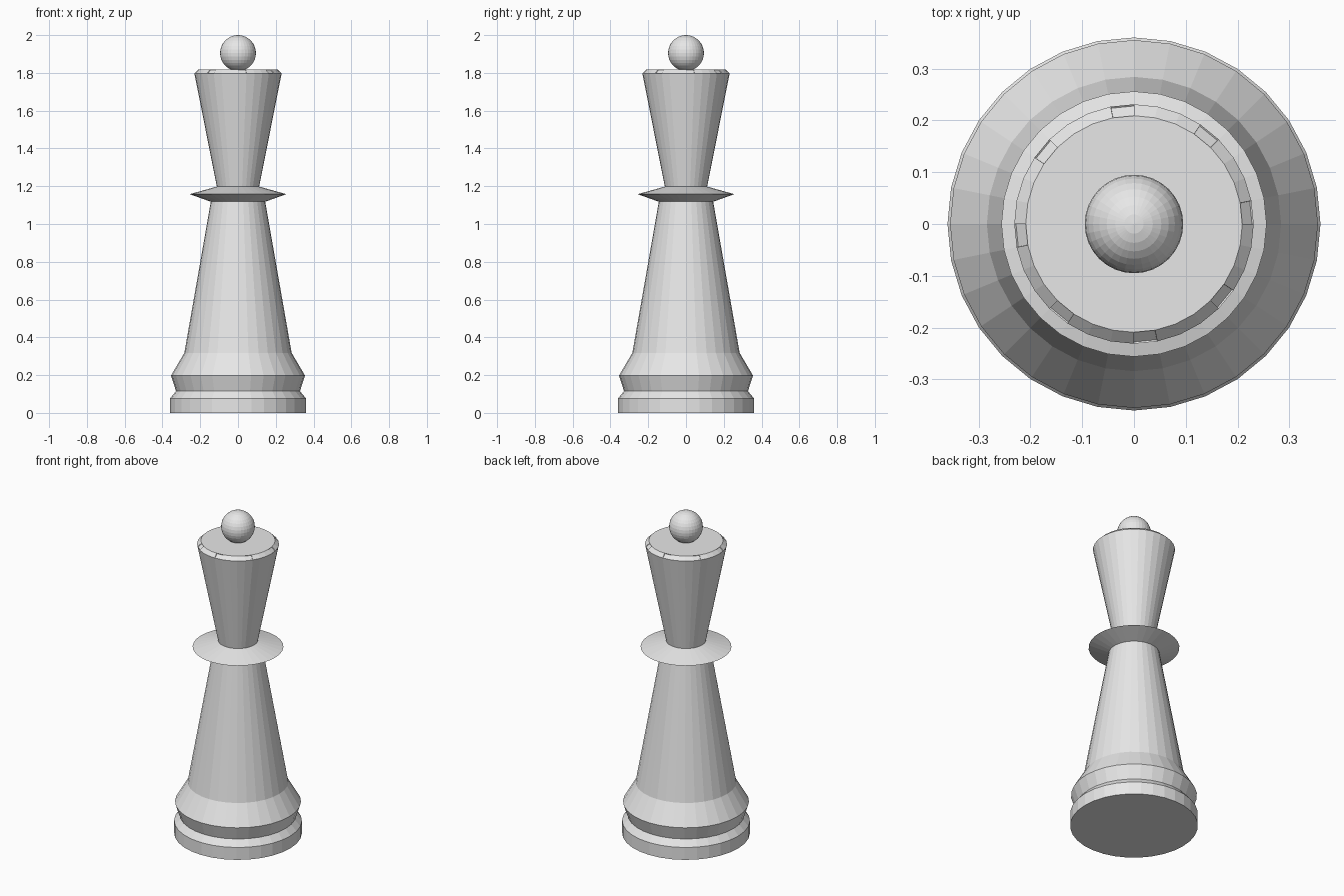
import bpy
import bmesh
from math import cos, sin, tau

SIDES = 32

cube = bpy.data.objects.get("Cube")
if cube:
    bpy.data.objects.remove(cube, do_unlink=True)

# One plain light grey for every part
grey = bpy.data.materials.new("light grey")
grey.use_nodes = True
colour = (0.8, 0.8, 0.8, 1)
grey.diffuse_color = colour
grey.node_tree.nodes["Principled BSDF"].inputs["Base Color"].default_value = colour


def finish(name, bm):
    mesh = bpy.data.meshes.new(name)
    bm.to_mesh(mesh)
    bm.free()
    mesh.materials.append(grey)
    obj = bpy.data.objects.new(name, mesh)
    bpy.context.collection.objects.link(obj)
    return obj


def lathe(name, profile, cap_bottom=False, cap_top=False, notched=False):
    """Turn (radius, height) points, bottom to top, into a faceted part."""
    bm = bmesh.new()
    rings = [[bm.verts.new((r * cos(tau * i / SIDES), r * sin(tau * i / SIDES), z))
              for i in range(SIDES)] for r, z in profile]
    bands = []
    for low, high in zip(rings, rings[1:]):
        bands.append([bm.faces.new((low[i], low[(i + 1) % SIDES],
                                    high[(i + 1) % SIDES], high[i]))
                      for i in range(SIDES)])
    if cap_bottom:
        bm.faces.new(rings[0][::-1])
    if cap_top:
        bm.faces.new(rings[-1])
    bm.normal_update()
    # Eight shallow notches around the rim
    if notched:
        bmesh.ops.inset_individual(bm, faces=bands[-1][::4],
                                   thickness=0.001, depth=-0.004)
    return finish(name, bm)


# Foot with a groove and flared shoulder
lathe("foot", [(0.36, 0), (0.36, 0.077), (0.328, 0.115),
               (0.355, 0.197), (0.284, 0.318)], cap_bottom=True)

# Tapered column
lathe("column", [(0.284, 0.318), (0.144, 1.118)])

# Thin sharp collar
lathe("collar", [(0.144, 1.118), (0.256, 1.158), (0.112, 1.198)])

# Flared crown with a bevelled rim
lathe("crown", [(0.112, 1.198), (0.231, 1.797), (0.209, 1.818)],
      cap_top=True, notched=True)

# Ball finial
ball = bmesh.new()
bmesh.ops.create_uvsphere(ball, u_segments=SIDES, v_segments=16, radius=0.095)
bmesh.ops.translate(ball, verts=ball.verts, vec=(0, 0, 1.905))
finish("finial", ball)
